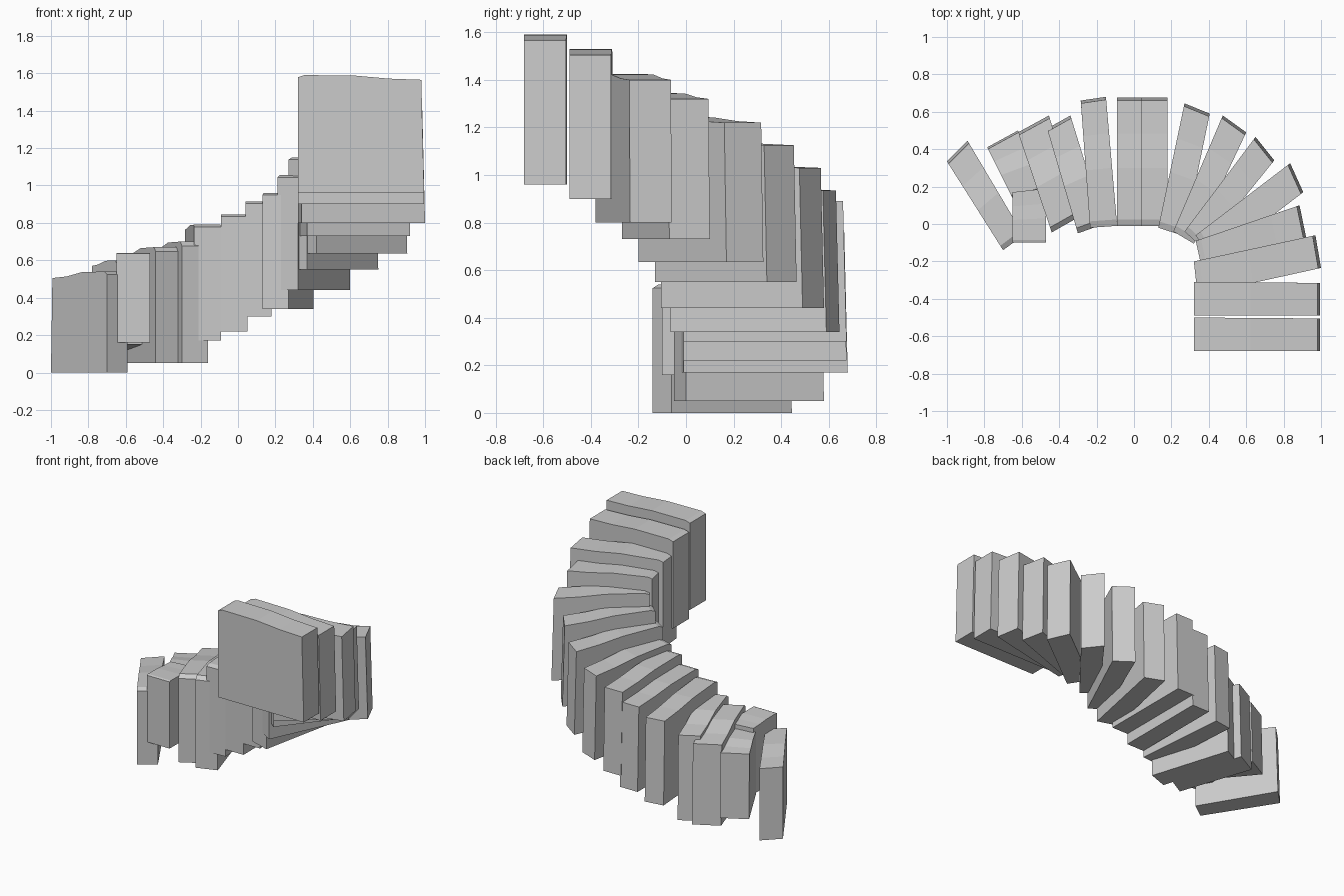
import bpy, bmesh
from mathutils import Vector

# Along-slab profile: fraction from inner to outer end, top height drop weight
PROFILE = [(0.0, 0.45), (0.05, 0.0), (0.45, 0.1), (0.72, 0.75), (1.0, 1.0)]


def slab(name, inner_a, inner_b, outer_b, outer_a, z0, z1, drop=0.025, lean=0.015, rise=0.0):
    """Upright slab; side a and side b run from the inner to the outer end."""
    ia, ib, ob, oa = (Vector(p) for p in (inner_a, inner_b, outer_b, outer_a))
    bm = bmesh.new()
    rings = []
    for t, w in PROFILE:
        a, b = ia.lerp(oa, t), ib.lerp(ob, t)
        d = (oa - ia).normalized() * (-lean if t == 1 else 0)
        zt, zb = z1 - drop * w, z0 - rise * t
        rings.append([bm.verts.new(v) for v in (
            (a.x, a.y, zb), (b.x, b.y, zb),
            (b.x + d.x, b.y + d.y, zt), (a.x + d.x, a.y + d.y, zt))])
    for r, s in zip(rings, rings[1:]):
        for k in range(4):
            n = (k + 1) % 4
            bm.faces.new((r[k], r[n], s[n], s[k]))
    bm.faces.new(rings[0])
    bm.faces.new(rings[-1])
    bmesh.ops.recalc_face_normals(bm, faces=bm.faces)
    me = bpy.data.meshes.new(name)
    bm.to_mesh(me)
    bm.free()
    bpy.context.collection.objects.link(bpy.data.objects.new(name, me))


# Main run of steps, top to bottom: inner a, inner b, outer b, outer a, z range
STEPS = [
    ((.32, -.68), (.32, -.50), (.995, -.505), (.995, -.68), .96, 1.59),
    ((.32, -.49), (.32, -.31), (.995, -.315), (.995, -.49), .90, 1.53),
    ((.34, -.38), (.32, -.20), (.97, -.06), (1.0, -.235), .80, 1.425),
    ((.37, -.27), (.33, -.09), (.885, .10), (.92, -.07), .73, 1.345),
    ((.42, -.20), (.33, -.06), (.835, .325), (.905, .17), .635, 1.245),
    ((.37, -.13), (.27, -.04), (.65, .465), (.75, .34), .55, 1.15),
    ((.32, -.105), (.21, -.04), (.475, .58), (.60, .49), .44, 1.055),
    ((.27, -.065), (.13, -.02), (.27, .645), (.405, .59), .34, .96),
    ((.18, -.01), (.04, -.01), (.04, .675), (.18, .675), .30, .915),
    ((.05, -.01), (-.09, -.01), (-.09, .675), (.05, .675), .22, .845),
    ((-.09, -.01), (-.235, -.02), (-.285, .66), (-.15, .68), .17, .79),
]
for i, s in enumerate(STEPS):
    slab(f"step_{i + 1:02d}", *s)

# Lower, more worn steps
slab("step_12", (-.16, 0), (-.30, -.05), (-.465, .51), (-.34, .58), .05, .70, .05)
slab("step_13", (-.29, .04), (-.44, -.045), (-.62, .49), (-.455, .58), .05, .67, .05)

# Broken step: inner block and skewed outer block
slab("broken_step_inner", (-.47, -.10), (-.65, -.10), (-.65, .17), (-.47, .19), .16, .64, .01, 0)
slab("broken_step_outer", (-.48, .18), (-.65, .14), (-.785, .41), (-.62, .50), .15, .60, .03, .01, .04)

# Bottom step resting on the ground
slab("bottom_step", (-.59, -.06), (-.70, -.14), (-1.0, .335), (-.89, .445), 0, .54, .035)
